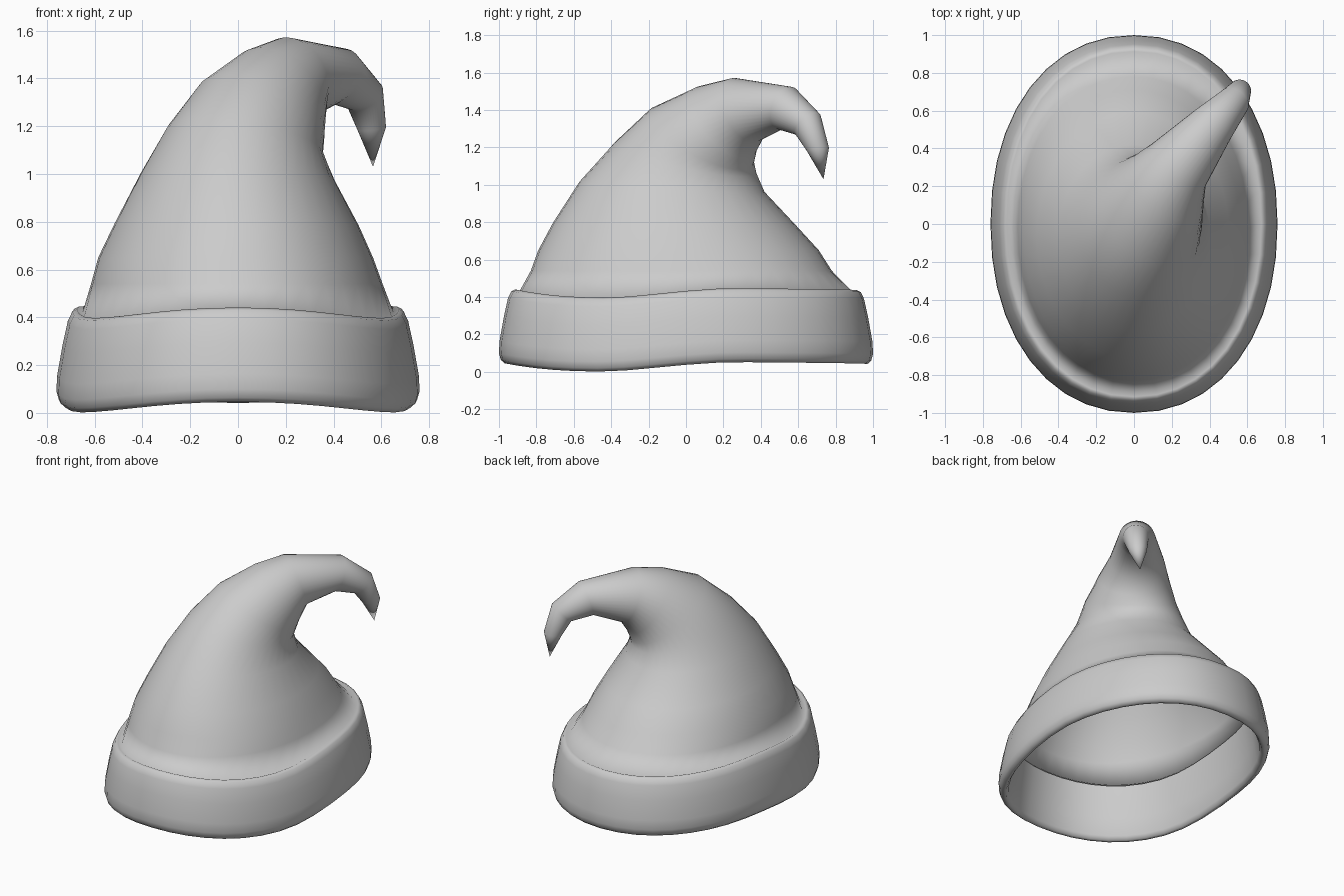
import bpy
import bmesh
from math import sin, cos, pi, radians, degrees, copysign
from mathutils import Vector, Matrix

if "Cube" in bpy.data.objects:
    bpy.data.objects.remove(bpy.data.objects["Cube"])

N = 40  # sides around the hat


def wave(a):
    """Height of the wavy hem; a = angle from the front, mirrored left/right."""
    t = degrees(min(a, 2 * pi - a))
    if t < 63:
        return 0.022 * (1 + cos(pi * t / 63))
    if t < 105:
        return 0.025 * (1 - cos(pi * (t - 63) / 42))
    return 0.05 - 0.01 * (t - 105) / 75


def oval(a, rx, ry, k=0.93):
    """Point on a slightly squared ellipse, starting at the front."""
    s, c = sin(a), cos(a)
    return rx * copysign(abs(s) ** k, s), -ry * copysign(abs(c) ** k, c)


def loft(name, rings, tip):
    """Skin a list of point rings and close the last one to a point."""
    bm = bmesh.new()
    rows = [[bm.verts.new(p) for p in ring] for ring in rings]
    for lo, hi in zip(rows, rows[1:]):
        for i in range(N):
            j = (i + 1) % N
            bm.faces.new((lo[i], lo[j], hi[j], hi[i]))
    top = bm.verts.new(tip)
    for i in range(N):
        bm.faces.new((rows[-1][i], rows[-1][(i + 1) % N], top))
    bmesh.ops.recalc_face_normals(bm, faces=bm.faces)
    for f in bm.faces:
        f.smooth = True
    mesh = bpy.data.meshes.new(name)
    bm.to_mesh(mesh)
    bm.free()
    obj = bpy.data.objects.new(name, mesh)
    bpy.context.collection.objects.link(obj)
    return obj


angles = [2 * pi * i / N for i in range(N)]

# Folded band: (inset from the outer oval, height) from inside top to the groove
band_profile = [(0.112, 0.38), (0.105, 0.30), (0.085, 0.15), (0.065, 0.03),
                (0.05, 0.004), (0.03, 0.002), (0.01, 0.02),
                (0.0, 0.055), (0.003, 0.12), (0.026, 0.25), (0.048, 0.35),
                (0.066, 0.387), (0.086, 0.397), (0.11, 0.387)]
rings = []
for d, z in band_profile:
    ring = []
    for a in angles:
        x, y = oval(a, 0.76 - d, 1 - d)
        ring.append((x, y, z + wave(a)))
    rings.append(ring)

# Drooping crown: centre x, y, z, half width x, half width y, tilt in degrees
crown_rings = [
    (-0.005, -0.025, 0.54, 0.61, 0.805, 0),
    (-0.01, -0.04, 0.65, 0.575, 0.75, 0),
    (-0.005, -0.06, 0.79, 0.51, 0.65, 1),
    (0.0, -0.075, 0.99, 0.405, 0.495, 4),
    (0.03, -0.005, 1.14, 0.33, 0.39, 15),
    (0.095, 0.08, 1.25, 0.285, 0.315, 34),
    (0.17, 0.20, 1.335, 0.23, 0.24, 55),
    (0.235, 0.31, 1.40, 0.178, 0.185, 70),
    (0.42, 0.53, 1.41, 0.12, 0.12, 108),
    (0.53, 0.65, 1.325, 0.085, 0.085, 135),
    (0.56, 0.705, 1.19, 0.06, 0.06, 170),
]
droop_axis = Vector((-0.785, 0.62, 0))  # the tip falls to the back right
for i, (x, y, z, rx, ry, tilt) in enumerate(crown_rings):
    turn = Matrix.Rotation(radians(tilt), 3, droop_axis)
    k = min(1, 0.95 + 0.02 * i)
    rings.append([Vector((x, y, z)) + turn @ Vector((*oval(a, rx, ry, k), 0))
                  for a in angles])
loft("hat", rings, (0.565, 0.735, 1.03))
